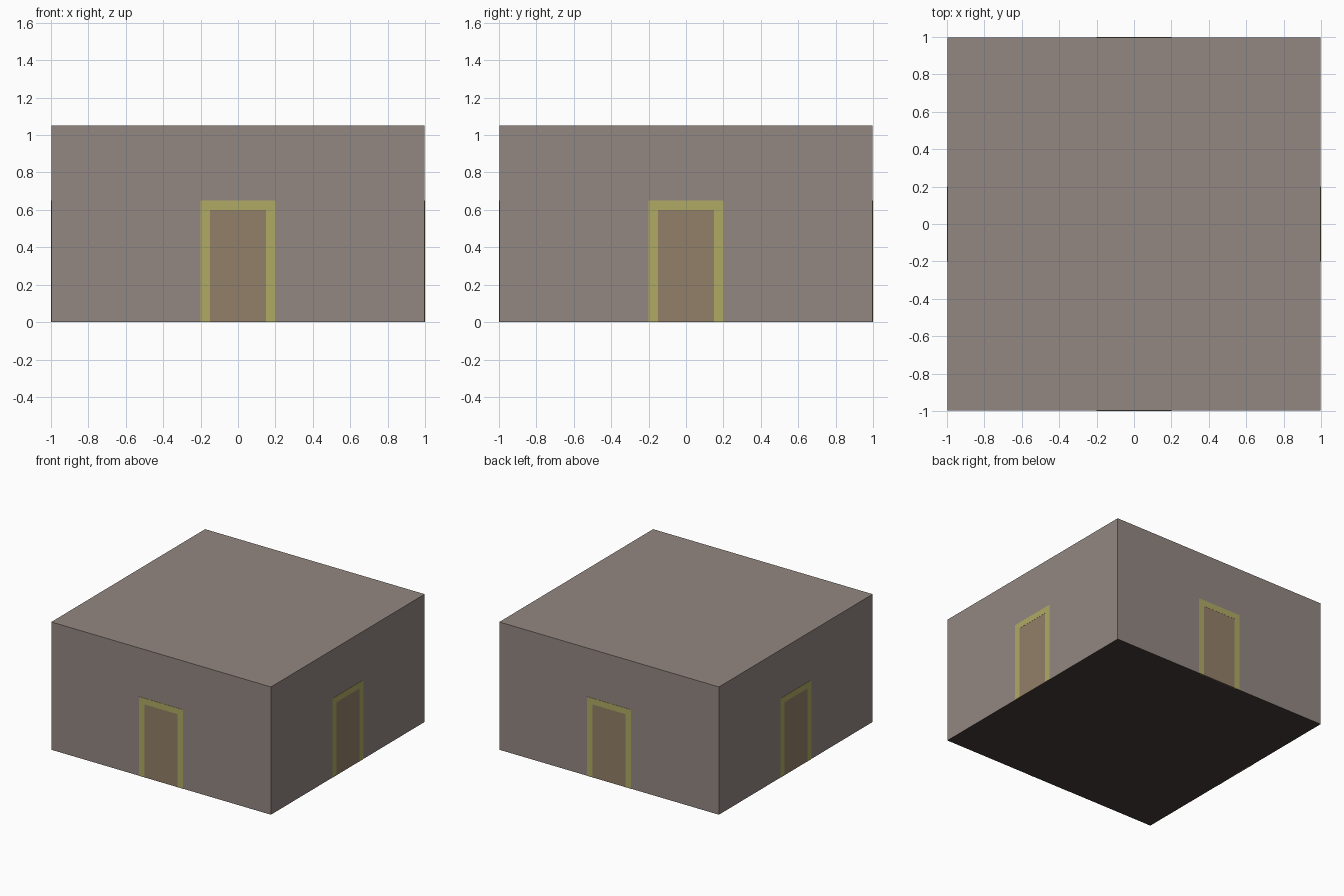
import bpy, bmesh, math
from mathutils import Matrix

if "Cube" in bpy.data.objects:
    bpy.data.objects.remove(bpy.data.objects["Cube"])

W, H = 1.0, 1.05          # half width, height
PROUD = 0.002             # trim stands just clear of the wall


def material(name, rgb):
    m = bpy.data.materials.new(name)
    m.diffuse_color = (*rgb, 1)
    m.use_nodes = True
    m.node_tree.nodes["Principled BSDF"].inputs["Base Color"].default_value = m.diffuse_color
    return m


def box(bm, x0, x1, y0, y1, z0, z1):
    mat = Matrix.Translation(((x0 + x1) / 2, (y0 + y1) / 2, (z0 + z1) / 2))
    size = Matrix.Diagonal((x1 - x0, y1 - y0, z1 - z0, 1))
    return bmesh.ops.create_cube(bm, size=1, matrix=mat @ size)


def finish(bm, name, mat):
    me = bpy.data.meshes.new(name)
    bm.to_mesh(me)
    bm.free()
    me.materials.append(mat)
    ob = bpy.data.objects.new(name, me)
    bpy.context.collection.objects.link(ob)
    return ob


wall_mat = material("wall", (0.29, 0.245, 0.22))
floor_mat = material("floor", (0.06, 0.045, 0.038))
trim_mat = material("trim", (0.43, 0.40, 0.13))
door_mat = material("door", (0.29, 0.215, 0.14))

# Walls and flat roof, open underneath
inner = W - PROUD
bm = bmesh.new()
box(bm, -inner, inner, -inner, inner, 0, H)
bm.normal_update()
bmesh.ops.delete(bm, geom=[f for f in bm.faces if f.normal.z < -0.5], context='FACES')
finish(bm, "walls_and_roof", wall_mat)

# Dark floor
bm = bmesh.new()
bmesh.ops.create_grid(bm, x_segments=1, y_segments=1, size=inner)
bmesh.ops.reverse_faces(bm, faces=bm.faces[:])
finish(bm, "floor", floor_mat)

# One doorway in the middle of each wall: door panel and surround
for i, side in enumerate(("front", "right", "back", "left")):
    turn = Matrix.Rotation(i * math.pi / 2, 4, 'Z')

    bm = bmesh.new()
    box(bm, -0.15, 0.15, -W + PROUD / 2, -W + 0.01, 0, 0.6)
    finish(bm, side + "_door", door_mat).matrix_world = turn

    bm = bmesh.new()
    outline = [(-0.2, 0), (-0.15, 0), (-0.15, 0.6), (0.15, 0.6),
               (0.15, 0), (0.2, 0), (0.2, 0.65), (-0.2, 0.65)]
    face = bm.faces.new([bm.verts.new((x, -W, z)) for x, z in outline])
    ext = bmesh.ops.extrude_face_region(bm, geom=[face])
    moved = [v for v in ext["geom"] if isinstance(v, bmesh.types.BMVert)]
    bmesh.ops.translate(bm, verts=moved, vec=(0, 0.01, 0))
    bmesh.ops.recalc_face_normals(bm, faces=bm.faces[:])
    finish(bm, side + "_door_frame", trim_mat).matrix_world = turn
